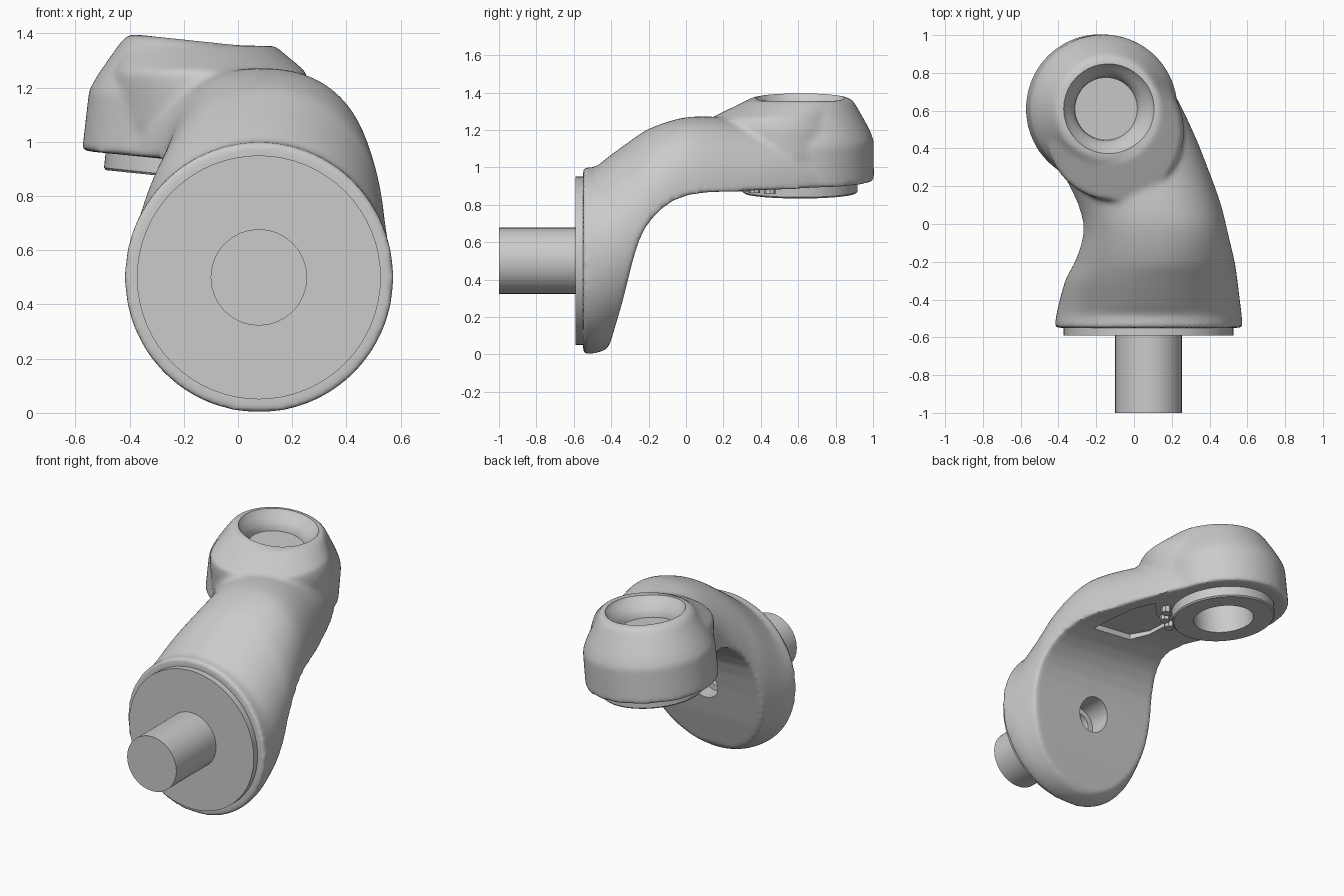
import bpy, bmesh, math
from mathutils import Vector

if "Cube" in bpy.data.objects:
    bpy.data.objects.remove(bpy.data.objects["Cube"])

TILT = math.radians(6)
HEAD = Vector((-0.18, 0.61, 0.95))


def make(name, rings, cap=True):
    """Skin a list of equal-length closed rings into a solid."""
    bm = bmesh.new()
    vs = [[bm.verts.new(p) for p in r] for r in rings]
    n = len(rings[0])
    for a, b in zip(vs, vs[1:]):
        for i in range(n):
            bm.faces.new((a[i], a[(i + 1) % n], b[(i + 1) % n], b[i]))
    if cap:
        bm.faces.new(vs[0])
        bm.faces.new(vs[-1])
    else:
        for i in range(n):
            bm.faces.new((vs[-1][i], vs[-1][(i + 1) % n], vs[0][(i + 1) % n], vs[0][i]))
    bmesh.ops.recalc_face_normals(bm, faces=bm.faces)
    me = bpy.data.meshes.new(name)
    bm.to_mesh(me)
    bm.free()
    ob = bpy.data.objects.new(name, me)
    bpy.context.collection.objects.link(ob)
    return ob


def circle(r, z, cx=0, cy=0, n=64):
    return [Vector((cx + r * math.cos(2 * math.pi * i / n), cy + r * math.sin(2 * math.pi * i / n), z))
            for i in range(n)]


def lathe_head(name, profile, n=64, cap=True):
    """Turned part about the tilted head axis; heights are relative to the head base."""
    ob = make(name, [circle(r, z, n=n) for r, z in profile], cap)
    ob.location, ob.rotation_euler = HEAD, (0, TILT, 0)
    return ob


def lathe_y(name, profile, n=64):
    """Turned part about the flange axis, profile of (radius, y)."""
    return make(name, [[Vector((0.077 + p.x, y, 0.5 + p.y)) for p in circle(r, 0, n=n)]
                       for r, y in profile])


def active(ob):
    bpy.ops.object.select_all(action='DESELECT')
    ob.select_set(True)
    bpy.context.view_layer.objects.active = ob


def cut(ob, cutter):
    m = ob.modifiers.new("cut", 'BOOLEAN')
    m.operation, m.solver, m.object = 'DIFFERENCE', 'EXACT', cutter
    cutter.hide_render = True
    active(ob)
    bpy.ops.object.modifier_apply(modifier=m.name)
    bpy.data.objects.remove(cutter)


def remesh(ob, size):
    m = ob.modifiers.new("remesh", 'REMESH')
    m.mode, m.voxel_size = 'VOXEL', size
    active(ob)
    bpy.ops.object.modifier_apply(modifier=m.name)


def under(x, z):
    """Shear so that the underside gradually follows the tilted head."""
    t = min(max((z - 0.5) / 0.4, 0), 1)
    return z - 0.1 * (x + 0.2) * t * t * (3 - 2 * t)


# arm: cross-sections (y, centre x, half width, centre z, top, bottom, roundness)
S = [(-.55, .077, .498, .50, 1.00, .00, 2), (-.49, .079, .492, .50, 1.00, .005, 2),
     (-.43, .082, .482, .52, 1.045, .025, 2), (-.30, .092, .456, .62, 1.14, .1, 2.05),
     (-.20, .108, .426, .72, 1.205, .2, 2.1), (-.03, .11, .384, .84, 1.262, .4, 2.25),
     (.10, .08, .382, .86, 1.272, .5, 2.25), (.30, -.005, .395, .88, 1.26, .6, 2.25),
     (.50, -.10, .408, .9, 1.24, .6, 2.3), (.70, -.15, .357, .9, 1.2, .6, 2.4),
     (.85, -.16, .255, .9, 1.17, .6, 2.5), (.93, -.17, .16, .9, 1.13, .6, 2.5)]


def section(y, cx, w, zc, top, bot, e):
    pts = []
    for i in range(64):
        a = 2 * math.pi * i / 64
        c, s = math.cos(a), math.sin(a)
        k = 2 / e
        h = top - zc if s >= 0 else zc - bot
        pts.append(Vector((cx + w * math.copysign(abs(c) ** k, c), y,
                           zc + h * math.copysign(abs(s) ** k, s))))
    return pts


rings = []
for i in range(len(S) - 1):
    a, b, c, d = S[max(i - 1, 0)], S[i], S[i + 1], S[min(i + 2, len(S) - 1)]
    for j in range(5):
        t = j / 5
        v = []
        for q in range(7):
            if i == 0 or q == 0:
                v.append(b[q] + (c[q] - b[q]) * t)
            else:
                m0 = (c[q] - a[q]) / (c[0] - a[0]) * (c[0] - b[0])
                m1 = (d[q] - b[q]) / (d[0] - b[0]) * (c[0] - b[0])
                v.append((2*t**3 - 3*t*t + 1) * b[q] + (t**3 - 2*t*t + t) * m0
                         + (3*t*t - 2*t**3) * c[q] + (t**3 - t*t) * m1)
        rings.append(section(*v))
rings.append(section(*S[-1]))
arm = make("arm_housing", rings)

# head: tapered boss plus the skirt that flares into the arm
head = lathe_head("head", [(.39, -.15), (.395, 0), (.393, .2), (.37, .255), (.335, .32),
                           (.292, .395), (.275, .416), (.245, .424)])
skirt = make("skirt", [circle(.36, 1.05, -.1, .5), circle(.365, 1.2, -.1, .49),
                       circle(.355, 1.26, -.105, .48), circle(.282, 1.355, -.145, .6)])
active(arm)
head.select_set(True)
skirt.select_set(True)
bpy.ops.object.join()
remesh(arm, 0.014)

# scoop: removes everything under and behind the curved shell
P = [(-.425, -.2), (-.425, .03), (-.405, .06), (-.34, .28), (-.28, .52), (-.25, .63), (-.22, .715),
     (-.18, .785), (-.13, .845), (-.07, .89), (.02, .92), (.12, .93), (.4, .93), (1.3, .93), (1.3, -.2)]
cut(arm, make("scoop", [[Vector((x, y, under(x, z))) for y, z in P]
                        for x in (-1, -.6, -.3, 0, .3, .6, 1)]))
remesh(arm, 0.013)
sm = arm.modifiers.new("smooth", 'SMOOTH')
sm.factor, sm.iterations = 0.5, 9
active(arm)
bpy.ops.object.modifier_apply(modifier="smooth")

# recess on top, bore below, screw hole in the flange, pocket under the arm
cut(arm, lathe_head("recess", [(.25, .5), (.242, .43), (.23, .41), (.208, .388), (.185, .36),
                               (.17, .335), (.166, .31)]))
cut(arm, lathe_head("bore", [(.18, -.3), (.18, .2)]))
cut(arm, lathe_y("screw_hole", [(.105, 0), (.105, -.42), (.07, -.42), (.07, -.5)], 32))
Q = [(.33, .02), (.05, .02), (-.02, .12), (-.03, .27), (.12, .35), (.22, .46), (.28, .34)]
cut(arm, make("pocket", [[Vector((x, y, z - .1 * (x + .2))) for x, y in Q] for z in (.7, .955)]))

# bearing ring under the head
ring = lathe_head("bearing_ring", [(.18, .03), (.308, .03), (.308, -.078), (.3, -.086),
                                   (.18, -.086)], cap=False)

# small contact tabs beside the ring
tabs = []
for k, ang in enumerate((-62, -45, -28)):
    a = math.radians(ang)
    x, y = HEAD.x + .345 * math.cos(a), HEAD.y + .345 * math.sin(a)
    z = .93 - .1 * (x + .2)
    tabs.append(make("contact_tab_%d" % (k + 1), [circle(.03, z - .04, x, y, 8),
                                                   circle(.03, z + .03, x, y, 8)]))

# flange plate and shaft
plate = lathe_y("flange_plate", [(.45, -.59), (.45, -.54)])
shaft = lathe_y("shaft", [(.178, -1), (.178, -.58)], 32)

for ob in [arm, ring, plate, shaft] + tabs:
    active(ob)
    bpy.ops.object.shade_smooth_by_angle(angle=math.radians(42))
